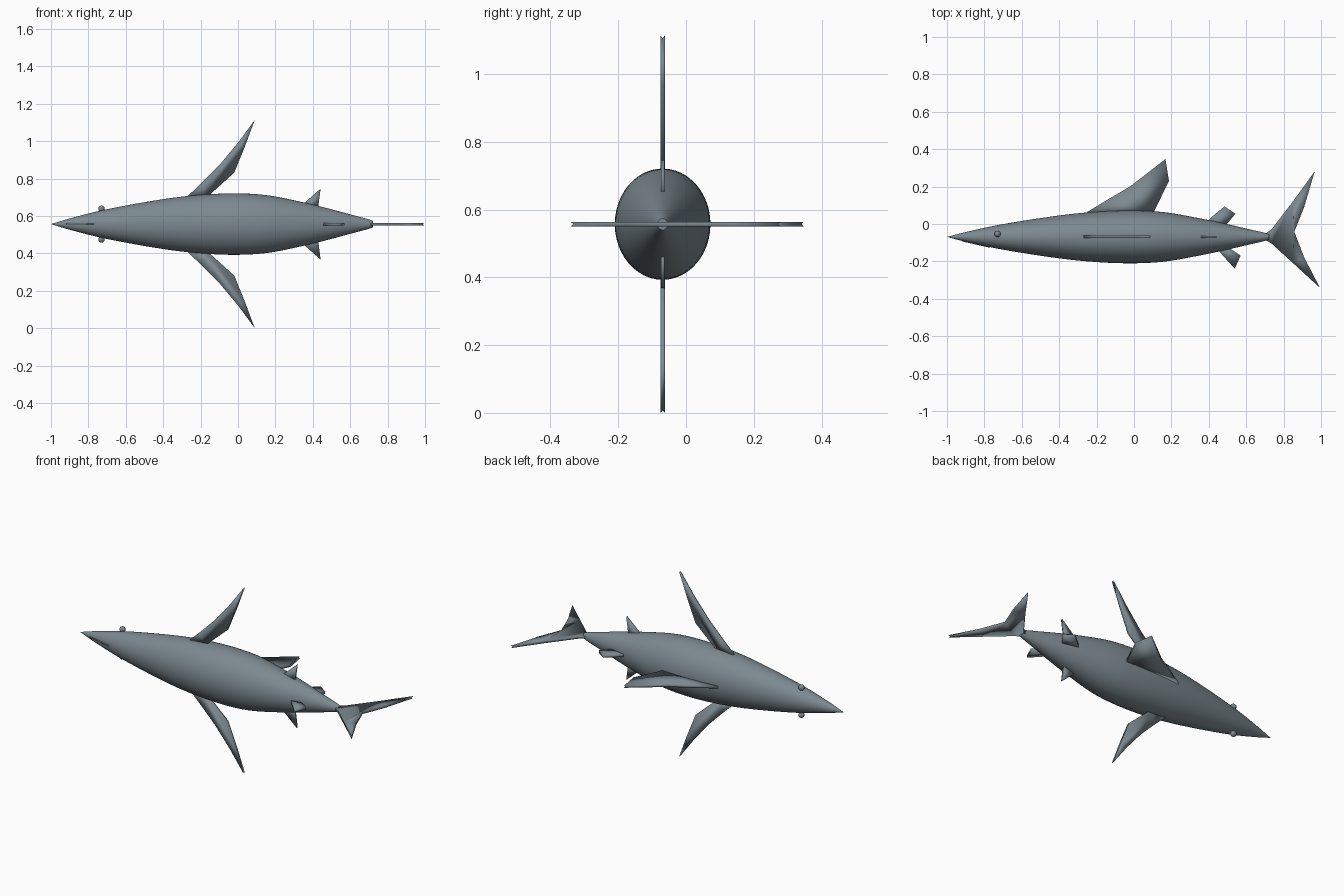
import bpy, bmesh, math
from mathutils import Vector

if "Cube" in bpy.data.objects:
    bpy.data.objects.remove(bpy.data.objects["Cube"], do_unlink=True)

CY, CZ = -0.069, 0.557      # body axis
FLAT = 0.86                 # body is narrower along y than z

grey = bpy.data.materials.new("slate_grey")
grey.use_nodes = True
grey.diffuse_color = (0.2, 0.25, 0.28, 1)
grey.node_tree.nodes["Principled BSDF"].inputs["Base Color"].default_value = grey.diffuse_color


def finish(name, bm):
    bmesh.ops.recalc_face_normals(bm, faces=bm.faces[:])
    for f in bm.faces:
        f.smooth = True
    mesh = bpy.data.meshes.new(name)
    bm.to_mesh(mesh)
    bm.free()
    mesh.materials.append(grey)
    ob = bpy.data.objects.new(name, mesh)
    bpy.context.collection.objects.link(ob)
    return ob


def bridge(bm, a, b):
    n = len(a)
    for i in range(n):
        bm.faces.new((a[i], a[(i + 1) % n], b[(i + 1) % n], b[i]))


def smooth_profile(pts, steps):
    """Catmull-Rom curve through the profile points."""
    p = [Vector(q) for q in pts]
    p = [2 * p[0] - p[1]] + p + [2 * p[-1] - p[-2]]
    out = []
    for a, b, c, d in zip(p, p[1:], p[2:], p[3:]):
        for k in range(steps):
            t = k / steps
            out.append(0.5 * (2 * b + (c - a) * t + (2 * a - 5 * b + 4 * c - d) * t ** 2
                              + (3 * b - a - 3 * c + d) * t ** 3))
    return out + [p[-2]]


def body(profile, sides=48):
    bm = bmesh.new()
    curve = smooth_profile(profile, 5)
    nose = bm.verts.new((curve[0].x, CY, CZ))
    rings = []
    for x, r in curve[1:]:
        rings.append([bm.verts.new((x, CY + FLAT * r * math.cos(a), CZ + r * math.sin(a)))
                      for a in (math.tau * i / sides for i in range(sides))])
    for i in range(sides):
        bm.faces.new((nose, rings[0][i], rings[0][(i + 1) % sides]))
    for a, b in zip(rings, rings[1:]):
        bridge(bm, a, b)
    bm.faces.new(rings[-1])
    ob = finish("body", bm)
    bpy.context.view_layer.objects.active = ob
    ob.select_set(True)
    bpy.ops.object.shade_smooth_by_angle(angle=math.radians(50))
    ob.select_set(False)


def fin(name, outline, upright=False, side=1, thick=0.014, groove=0.97):
    """Thin plate with a shallow groove round its rim; outline is (x, offset from body axis)."""
    bm = bmesh.new()
    mid = sum((Vector(p) for p in outline), Vector((0, 0))) / len(outline)
    layers = []
    for h, s in ((-thick / 2, 1), (0, groove), (thick / 2, 1)):
        ring = []
        for p in outline:
            u, v = mid + (Vector(p) - mid) * s
            co = (u, CY + h, CZ + side * v) if upright else (u, CY + v, CZ + h)
            ring.append(bm.verts.new(co))
        layers.append(ring)
    bridge(bm, layers[0], layers[1])
    bridge(bm, layers[1], layers[2])
    bm.faces.new(layers[0])
    bm.faces.new(layers[2])
    finish(name, bm)


# Spindle body, nose towards -x
body([(-1, 0), (-0.9, 0.03), (-0.73, 0.073), (-0.5, 0.117), (-0.28, 0.149), (-0.05, 0.164),
      (0.15, 0.155), (0.35, 0.116), (0.5, 0.079), (0.6, 0.052), (0.69, 0.028), (0.722, 0.017)])

# Fins in the middle plane
fin("dorsal_fin", [(-0.28, 0.115), (-0.14, 0.2), (-0.02, 0.27), (0.07, 0.34), (0.168, 0.416),
                   (0.187, 0.3), (0.1, 0.12)])
fin("second_dorsal_fin", [(0.38, 0.07), (0.42, 0.11), (0.483, 0.163), (0.542, 0.124), (0.49, 0.06)])
fin("anal_fin", [(0.44, -0.06), (0.48, -0.105), (0.539, -0.17), (0.57, -0.1), (0.51, -0.06)])
fin("tail_fin", [(0.7, 0.015), (0.735, 0.04), (0.85, 0.19), (0.966, 0.35), (0.91, 0.16),
                 (0.857, 0.028), (0.91, -0.11), (0.994, -0.272), (0.85, -0.14),
                 (0.735, -0.035), (0.7, -0.015)])

# Mouth ridge on the underside of the snout
fin("mouth", [(-0.92, -0.012), (-0.92, -0.024), (-0.77, -0.058), (-0.77, -0.03)], thick=0.006, groove=1)

# Paired fins and eyes
for label, side in (("left", 1), ("right", -1)):
    fin(label + "_pectoral_fin", [(-0.29, 0.13), (-0.2, 0.215), (-0.1, 0.315), (0, 0.435), (0.09, 0.557),
                                  (0.035, 0.41), (-0.02, 0.275), (-0.17, 0.14)], True, side)
    fin(label + "_pelvic_fin", [(0.33, 0.09), (0.38, 0.135), (0.442, 0.19), (0.428, 0.085),
                                (0.4, 0.07)], True, side, thick=0.01)
    bm = bmesh.new()
    bmesh.ops.create_uvsphere(bm, u_segments=20, v_segments=12, radius=0.017)
    bmesh.ops.translate(bm, verts=bm.verts[:], vec=(-0.73, -0.053, CZ + side * 0.082))
    finish(label + "_eye", bm)
